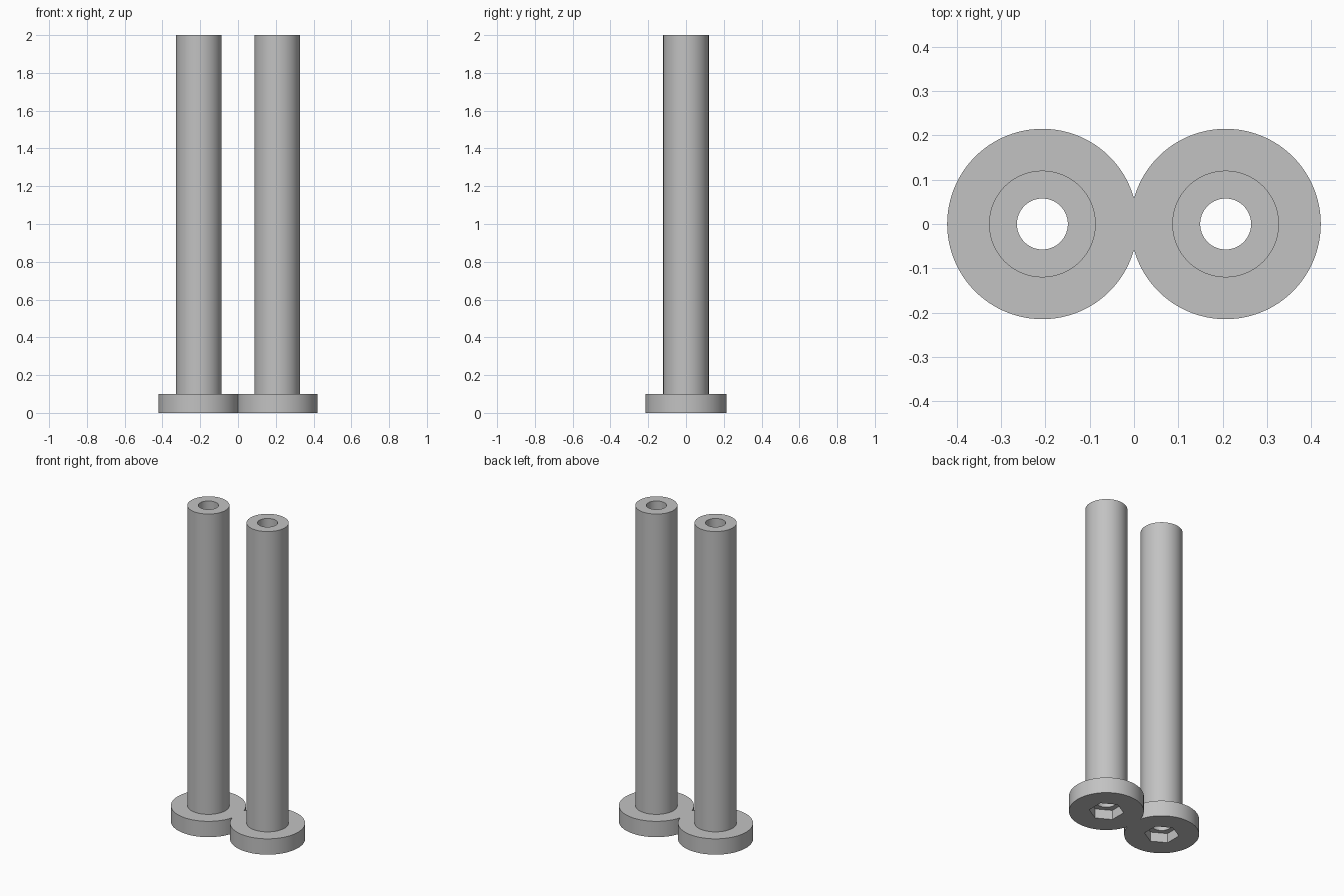
import bpy
import bmesh
from math import cos, sin, pi, radians

cube = bpy.data.objects.get("Cube")
if cube:
    bpy.data.objects.remove(cube, do_unlink=True)

SEGMENTS = 96
CENTRE_X = 0.207
HEAD_R, SHAFT_R, BORE_R, HEX_R = 0.215, 0.1205, 0.0575, 0.1
HEAD_H, SOCKET_H, LENGTH = 0.1, 0.06, 2.0


def circle(radius):
    return lambda a: radius


def hexagon(radius):
    # Distance to a hexagon's edge, with corners towards front and back
    return lambda a: radius * cos(pi / 6) / cos((a + pi / 6) % (pi / 3) - pi / 6)


def add_ring(bm, shape, z):
    ring = []
    for i in range(SEGMENTS):
        a = 2 * pi * i / SEGMENTS
        r = shape(a)
        ring.append(bm.verts.new((CENTRE_X + r * cos(a), r * sin(a), z)))
    return ring


# Material
steel = bpy.data.materials.new("steel grey")
steel.use_nodes = True
colour = (0.54, 0.54, 0.54, 1)
steel.diffuse_color = colour
steel.node_tree.nodes["Principled BSDF"].inputs["Base Color"].default_value = colour

# Closed profile: socket mouth, head, shaft, bore, socket floor
profile = [
    (hexagon(HEX_R), 0), (circle(HEAD_R), 0), (circle(HEAD_R), HEAD_H),
    (circle(SHAFT_R), HEAD_H), (circle(SHAFT_R), LENGTH),
    (circle(BORE_R), LENGTH), (circle(BORE_R), SOCKET_H),
    (hexagon(HEX_R), SOCKET_H),
]
bm = bmesh.new()
rings = [add_ring(bm, shape, z) for shape, z in profile]
for k, lower in enumerate(rings):
    upper = rings[(k + 1) % len(rings)]
    for i in range(SEGMENTS):
        j = (i + 1) % SEGMENTS
        bm.faces.new((lower[i], lower[j], upper[j], upper[i]))

# Trim the head at the middle and mirror, so both heads fuse
bmesh.ops.bisect_plane(bm, geom=bm.verts[:] + bm.edges[:] + bm.faces[:],
                       plane_co=(0, 0, 0), plane_no=(1, 0, 0), clear_inner=True)
bmesh.ops.mirror(bm, geom=bm.verts[:] + bm.edges[:] + bm.faces[:],
                 axis='X', merge_dist=0.0001)
bmesh.ops.remove_doubles(bm, verts=bm.verts[:], dist=0.0001)
bmesh.ops.recalc_face_normals(bm, faces=bm.faces[:])

mesh = bpy.data.meshes.new("twin_socket_bolts")
bm.to_mesh(mesh)
bm.free()
mesh.materials.append(steel)
bolts = bpy.data.objects.new("twin_socket_bolts", mesh)
bpy.context.collection.objects.link(bolts)

# Smooth round walls, sharp rims and socket corners
bpy.ops.object.select_all(action='DESELECT')
bolts.select_set(True)
bpy.context.view_layer.objects.active = bolts
bpy.ops.object.shade_smooth_by_angle(angle=radians(30))
